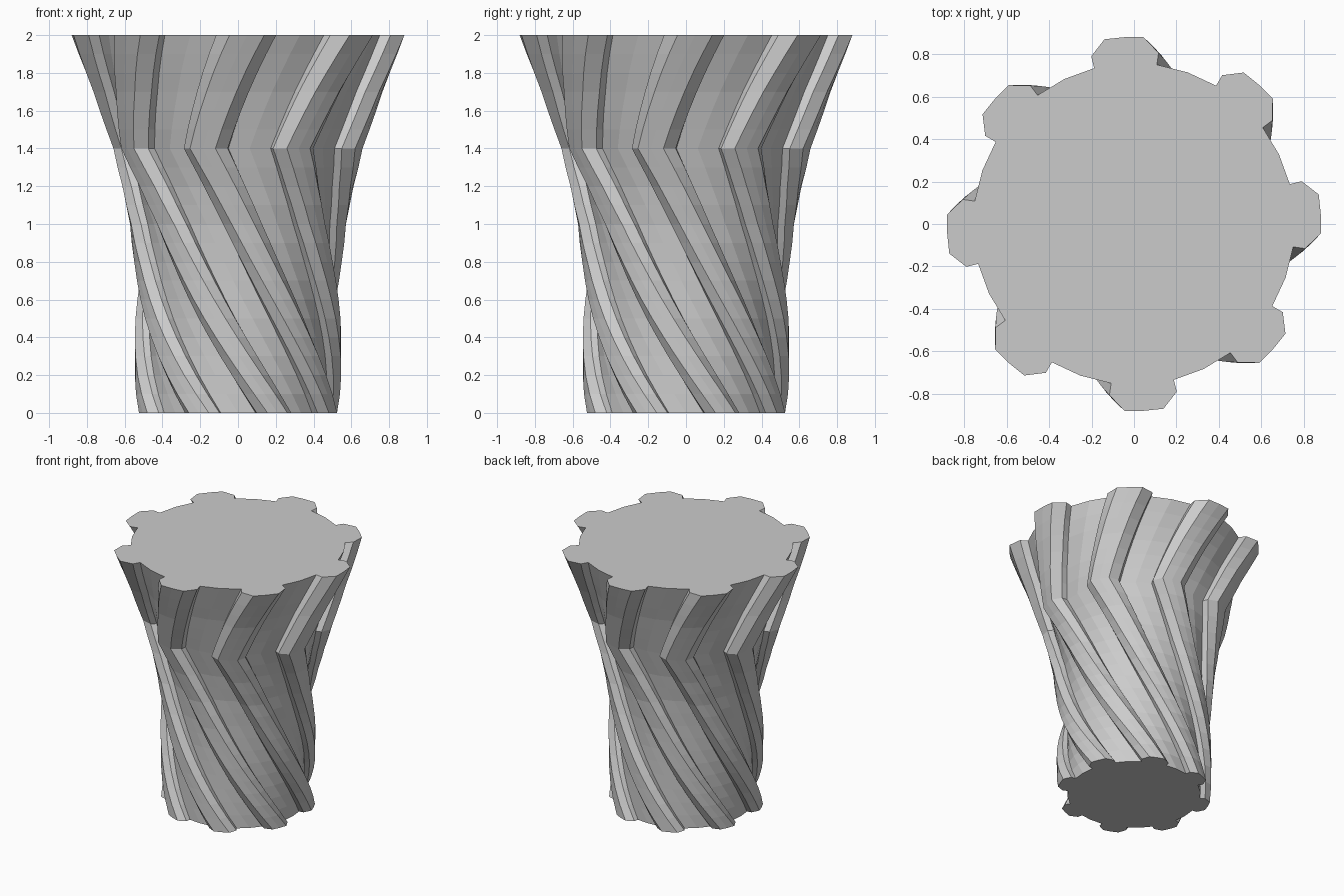
import bpy, bmesh, math

if "Cube" in bpy.data.objects:
    bpy.data.objects.remove(bpy.data.objects["Cube"])

TEETH = 8
# One tooth plus the following valley: (angle in degrees, radius relative to the tip)
TOOTH = [(-11.25, 0.86), (-11.25, 0.925), (-6, 1), (0, 1), (6, 1),
         (11.25, 0.925), (11.25, 0.86), (22.5, 0.86)]
# Tip radius along the height
FLARE = [(0, 0.547), (0.4, 0.546), (0.65, 0.548), (0.8, 0.554), (1.0, 0.572),
         (1.2, 0.612), (1.4, 0.67), (1.7, 0.765), (2.0, 0.882)]


def radius(z):
    for (z0, r0), (z1, r1) in zip(FLARE, FLARE[1:]):
        if z <= z1 + 1e-6:
            return r0 + (r1 - r0) * (z - z0) / (z1 - z0)
    return FLARE[-1][1]


def twist(z):
    # teeth spiral one way up to the bend at 1.4, then back the other way
    u = 1.4 - z
    return 28.7 + (42.3 * u + 12.6 * u * u if u > 0 else -32.3 * u)


# Twisted toothed column, lofted ring by ring
levels = [i * 0.1 for i in range(21)]
bm = bmesh.new()
rings = []
for z in levels:
    ring = []
    for t in range(TEETH):
        for a, k in TOOTH:
            ang = math.radians(a + t * 360 / TEETH + twist(z))
            r = radius(z) * k
            ring.append(bm.verts.new((r * math.sin(ang), -r * math.cos(ang), z)))
    rings.append(ring)
n = len(rings[0])
for lo, hi in zip(rings, rings[1:]):
    for i in range(n):
        j = (i + 1) % n
        bm.faces.new((lo[i], lo[j], hi[j], hi[i]))

# Flat end caps
bm.faces.new(rings[-1])
bm.faces.new(rings[0][::-1])
bmesh.ops.recalc_face_normals(bm, faces=bm.faces[:])

mesh = bpy.data.meshes.new("fluted_column")
bm.to_mesh(mesh)
bm.free()
column = bpy.data.objects.new("fluted_column", mesh)
bpy.context.collection.objects.link(column)

grey = bpy.data.materials.new("light grey")
grey.diffuse_color = (0.6, 0.6, 0.6, 1)
grey.use_nodes = True
grey.node_tree.nodes["Principled BSDF"].inputs["Base Color"].default_value = grey.diffuse_color
mesh.materials.append(grey)
